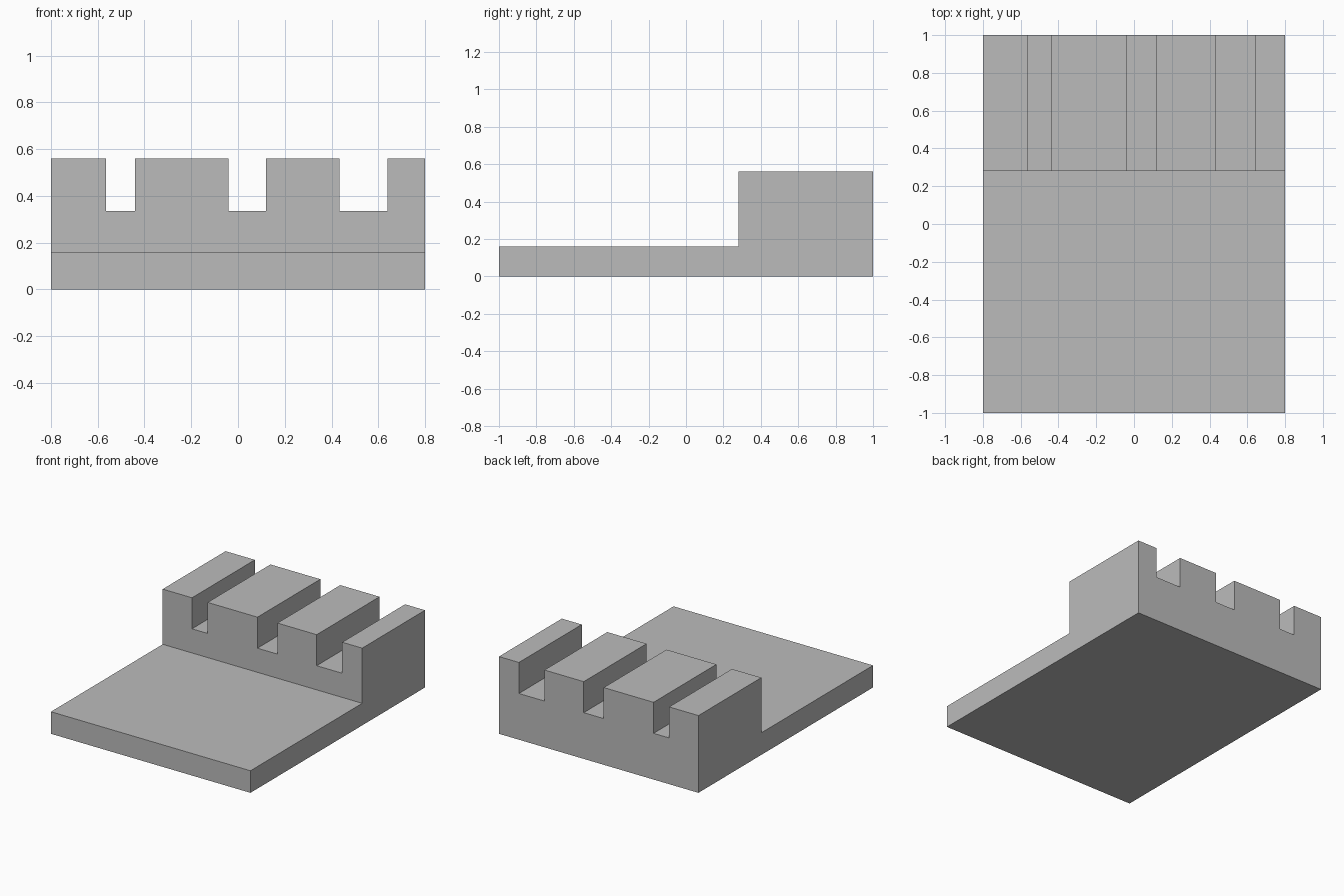
import bpy
import bmesh

default_cube = bpy.data.objects.get("Cube")
if default_cube:
    bpy.data.objects.remove(default_cube, do_unlink=True)

HALF_WIDTH = 0.8
FRONT, STEP, BACK = -1.0, 0.28, 1.0
PLATE_TOP, SLOT_FLOOR, BLOCK_TOP = 0.16, 0.335, 0.56
SLOTS = [(-0.565, -0.44), (-0.04, 0.12), (0.435, 0.64)]

grey = bpy.data.materials.new("plain_grey")
grey.use_nodes = True
colour = (0.5, 0.5, 0.5, 1)
grey.diffuse_color = colour
grey.node_tree.nodes["Principled BSDF"].inputs["Base Color"].default_value = colour


def extrude_profile(name, profile, x0, x1):
    """Sweep a closed (y, z) profile along x into a solid."""
    bm = bmesh.new()
    face = bm.faces.new([bm.verts.new((x0, y, z)) for y, z in profile])
    swept = bmesh.ops.extrude_face_region(bm, geom=[face])["geom"]
    moved = [v for v in swept if isinstance(v, bmesh.types.BMVert)]
    bmesh.ops.translate(bm, verts=moved, vec=(x1 - x0, 0, 0))
    bmesh.ops.recalc_face_normals(bm, faces=bm.faces)
    mesh = bpy.data.meshes.new(name)
    bm.to_mesh(mesh)
    bm.free()
    mesh.materials.append(grey)
    obj = bpy.data.objects.new(name, mesh)
    bpy.context.collection.objects.link(obj)
    return obj


# Stepped body: thin front plate rising to a tall block at the back
body = extrude_profile(
    "slotted_step_block",
    [(FRONT, 0), (BACK, 0), (BACK, BLOCK_TOP), (STEP, BLOCK_TOP),
     (STEP, PLATE_TOP), (FRONT, PLATE_TOP)],
    -HALF_WIDTH, HALF_WIDTH)

# Three slots of growing width, cut from front to back through the block
bpy.context.view_layer.objects.active = body
for x0, x1 in SLOTS:
    y0, y1, top = STEP - 0.1, BACK + 0.1, BLOCK_TOP + 0.1
    cutter = extrude_profile(
        "slot_cutter",
        [(y0, SLOT_FLOOR), (y1, SLOT_FLOOR), (y1, top), (y0, top)], x0, x1)
    cutter.hide_render = True
    cut = body.modifiers.new("slot", "BOOLEAN")
    cut.operation = "DIFFERENCE"
    cut.solver = "EXACT"
    cut.object = cutter
    bpy.ops.object.modifier_apply(modifier=cut.name)
    bpy.data.objects.remove(cutter, do_unlink=True)
